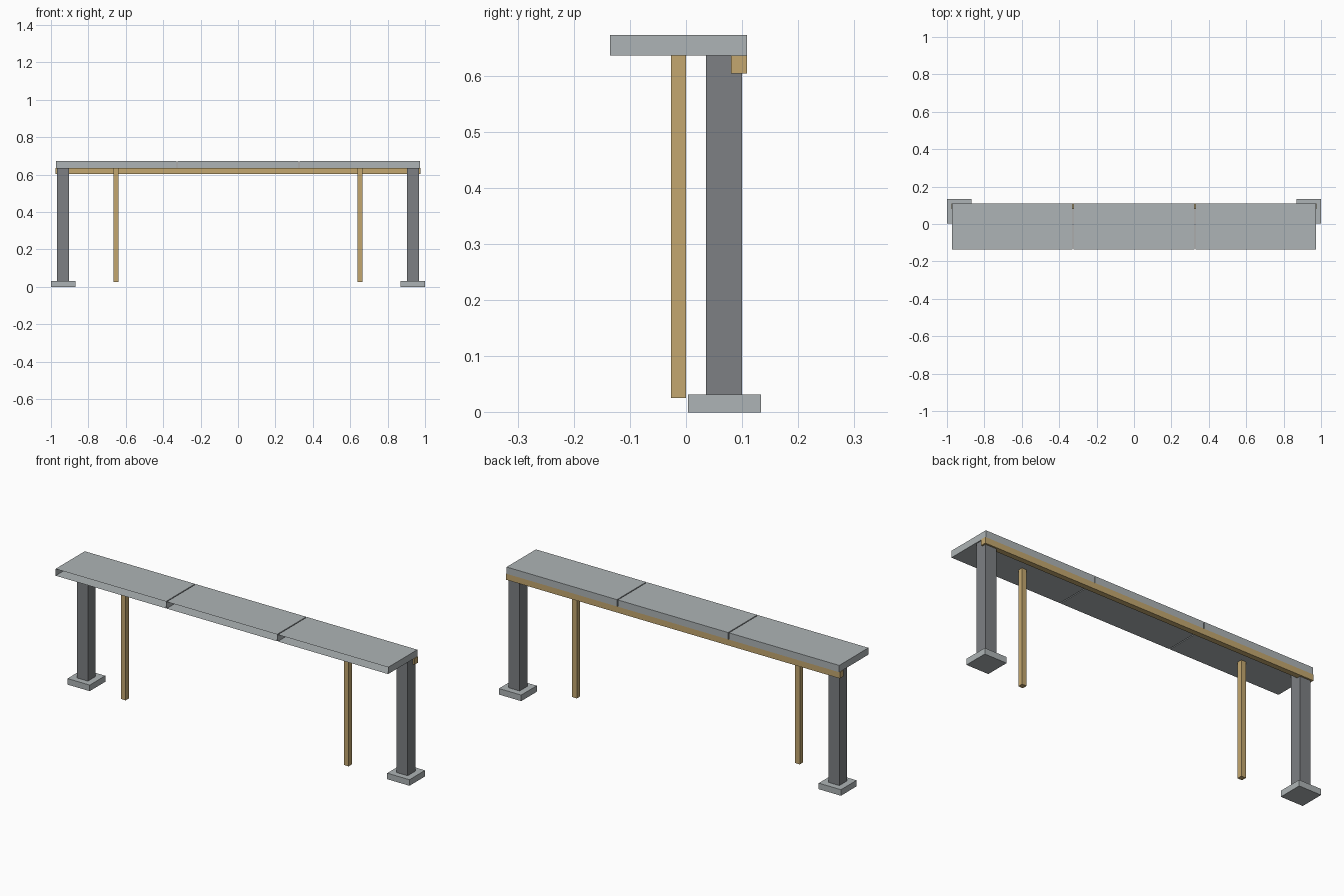
import bpy
import bmesh

cube = bpy.data.objects.get("Cube")
if cube:
    bpy.data.objects.remove(cube, do_unlink=True)


def material(name, rgb):
    mat = bpy.data.materials.new(name)
    mat.use_nodes = True
    color = (*rgb, 1.0)
    mat.diffuse_color = color
    mat.node_tree.nodes["Principled BSDF"].inputs["Base Color"].default_value = color
    return mat


light_grey = material("light grey", (0.42, 0.455, 0.465))
dark_grey = material("dark grey", (0.205, 0.216, 0.227))
wood = material("tan wood", (0.55, 0.39, 0.16))


def box(name, x, y, z, mat, open_front=False):
    """Box from (min, max) ranges, optionally without its front face."""
    bm = bmesh.new()
    bmesh.ops.create_cube(bm, size=1)
    for v in bm.verts:
        v.co = [lo + (c + 0.5) * (hi - lo) for c, (lo, hi) in zip(v.co, (x, y, z))]
    bm.normal_update()
    if open_front:
        front = [f for f in bm.faces if f.normal.y < -0.5]
        bmesh.ops.delete(bm, geom=front, context="FACES")
    mesh = bpy.data.meshes.new(name)
    bm.to_mesh(mesh)
    bm.free()
    mesh.materials.append(mat)
    obj = bpy.data.objects.new(name, mesh)
    bpy.context.collection.objects.link(obj)
    return obj


def around(center, width):
    return (center - width / 2, center + width / 2)


top_z = 0.636

# Three hollow top panels, open along the front, with narrow gaps between
panel_width, pitch = 0.645, 0.65
for i, label in enumerate(("right", "middle", "left")):
    box(f"top_panel_{label}", around((i - 1) * pitch, panel_width),
        (-0.135, 0.109), (top_z, 0.672), light_grey, open_front=True)

# Long rail under the back edge
box("back_rail", (-0.976, 0.976), (0.08, 0.109), (0.604, top_z), wood)

# Foot plate, pillar and thin prop at each end
for side, label in ((-1, "right"), (1, "left")):
    box(f"foot_plate_{label}", around(side * 0.935, 0.13),
        around(0.069, 0.13), (0, 0.032), light_grey)
    box(f"pillar_{label}", around(side * 0.935, 0.064),
        around(0.068, 0.064), (0.032, top_z), dark_grey)
    box(f"front_prop_{label}", around(side * 0.652, 0.027),
        around(-0.0135, 0.027), (0.025, top_z), wood)
